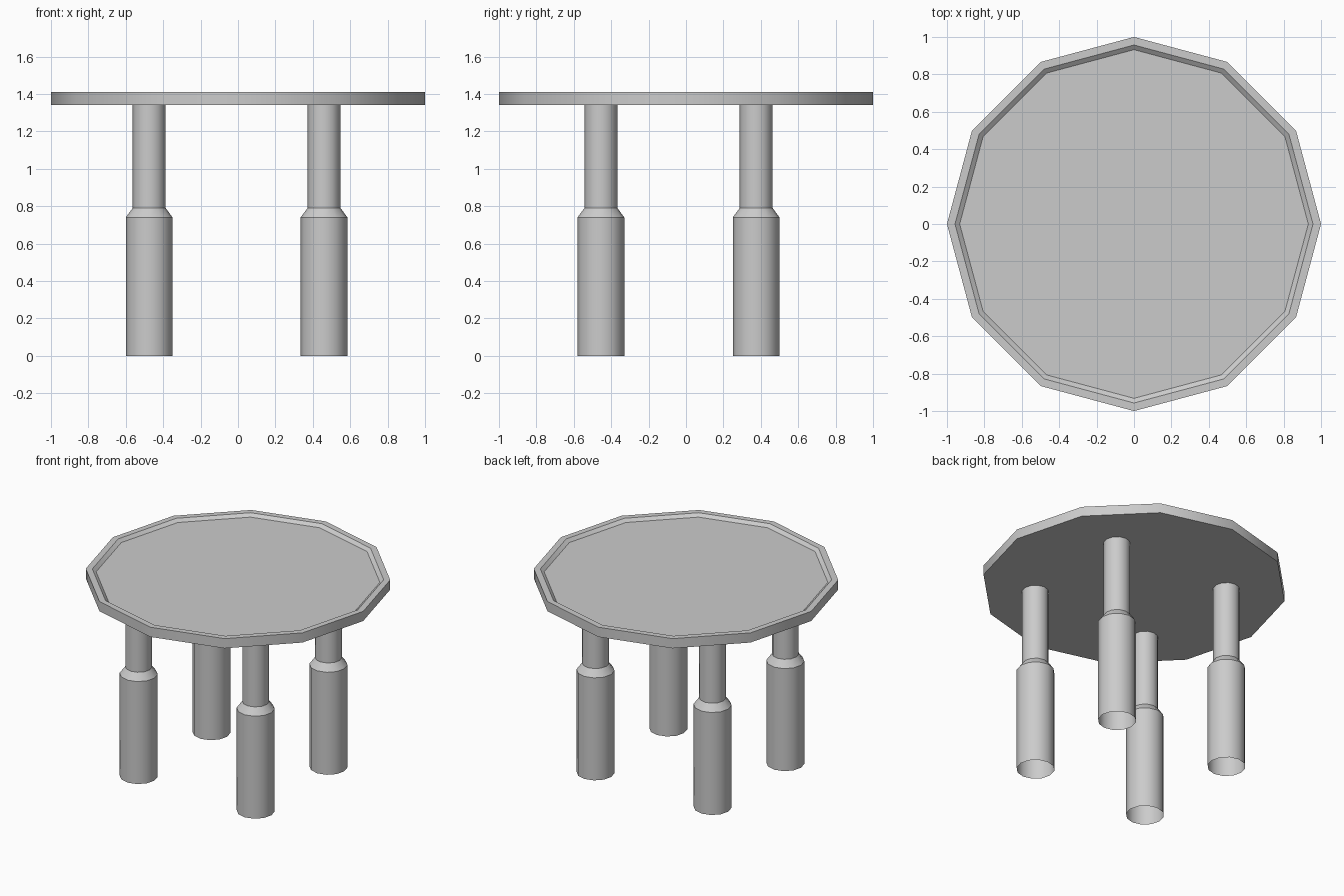
import bpy, bmesh
from math import cos, sin, pi, radians

if "Cube" in bpy.data.objects:
    bpy.data.objects.remove(bpy.data.objects["Cube"])

SIDES = 12


def lathe(name, profile, location=(0, 0, 0), cap_start=False, cap_end=False):
    """Revolve a (radius, height) profile listed from bottom to top."""
    bm = bmesh.new()
    rings = [[bm.verts.new((r * cos(2 * pi * i / SIDES), r * sin(2 * pi * i / SIDES), z))
              for i in range(SIDES)] for r, z in profile]
    for low, high in zip(rings, rings[1:]):
        for i in range(SIDES):
            j = (i + 1) % SIDES
            bm.faces.new((low[i], low[j], high[j], high[i]))
    if cap_start:
        bm.faces.new(rings[0][::-1])
    if cap_end:
        bm.faces.new(rings[-1])
    mesh = bpy.data.meshes.new(name)
    bm.to_mesh(mesh)
    bm.free()
    obj = bpy.data.objects.new(name, mesh)
    obj.location = location
    bpy.context.collection.objects.link(obj)
    bpy.ops.object.select_all(action='DESELECT')
    obj.select_set(True)
    bpy.context.view_layer.objects.active = obj
    bpy.ops.object.shade_smooth_by_angle(angle=radians(33))
    return obj


# Twelve-sided top with a raised rim around a shallow recess
lathe("table_top", [(1.0, 1.34), (1.0, 1.41), (0.957, 1.41), (0.932, 1.39)],
      cap_start=True, cap_end=True)

# Stepped legs, open at the foot
leg_profile = [(0.125, 0), (0.125, 0.74), (0.088, 0.79), (0.088, 1.34)]
for side, x in (("left", -0.475), ("right", 0.46)):
    for end, y in (("front", -0.455), ("back", 0.375)):
        lathe(f"{end}_{side}_leg", leg_profile, (x, y, 0))
